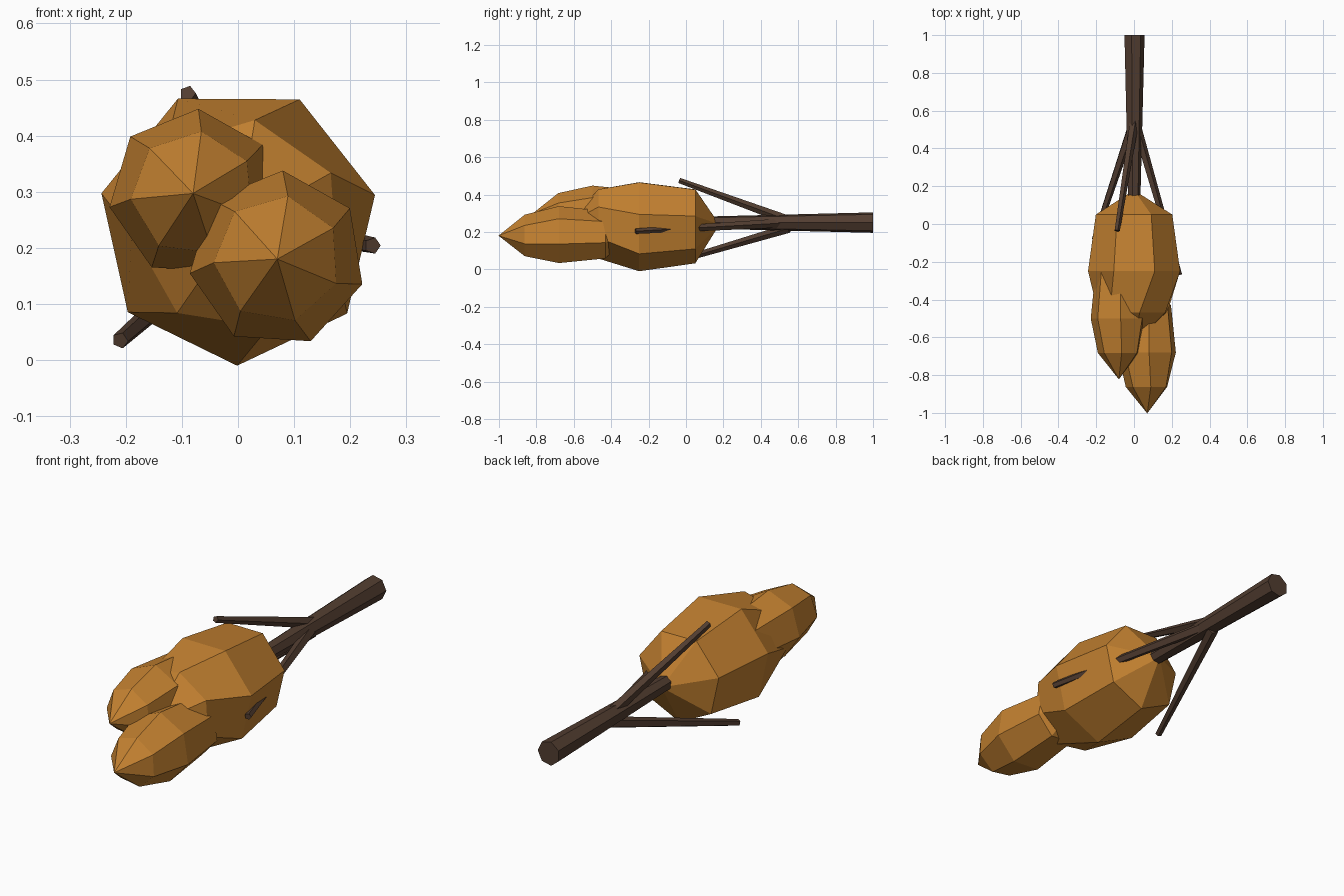
import bpy
import bmesh
from math import sin, cos, radians, pi
from mathutils import Vector

if "Cube" in bpy.data.objects:
    bpy.data.objects.remove(bpy.data.objects["Cube"])


def material(name, rgb):
    m = bpy.data.materials.new(name)
    m.diffuse_color = (*rgb, 1)
    m.use_nodes = True
    m.node_tree.nodes["Principled BSDF"].inputs["Base Color"].default_value = m.diffuse_color
    return m


leaf = material("amber_leaves", (0.55, 0.22, 0.03))
bark = material("dark_bark", (0.085, 0.047, 0.03))


def finish(bm, name, mat):
    bmesh.ops.recalc_face_normals(bm, faces=bm.faces)
    me = bpy.data.meshes.new(name)
    bm.to_mesh(me)
    bm.free()
    me.materials.append(mat)
    ob = bpy.data.objects.new(name, me)
    bpy.context.collection.objects.link(ob)
    return ob


def rod(name, a, b, r1, r2, sides):
    """Tapered faceted rod from a to b."""
    a, b = Vector(a), Vector(b)
    d = (b - a).normalized()
    u = (Vector((1, 0, 0)) - d * d.x).normalized()
    v = d.cross(u)
    bm = bmesh.new()
    rings = [[bm.verts.new(p + r * (u * cos(2 * pi * i / sides) + v * sin(2 * pi * i / sides)))
              for i in range(sides)] for p, r in ((a, r1), (b, r2))]
    for i in range(sides):
        j = (i + 1) % sides
        bm.faces.new((rings[0][i], rings[0][j], rings[1][j], rings[1][i]))
    bm.faces.new(rings[0])
    bm.faces.new(rings[1])
    finish(bm, name, bark)


def clump(name, centre, radius, length, start, twist, front_r, back_r):
    """Seven-sided leaf clump along y: two tips and three rings."""
    cx, cy, cz = centre
    bm = bmesh.new()
    rings = []
    for dy, r, turn in ((-0.73, front_r, twist), (0, 1, 0), (1, back_r, 0)):
        ring = []
        for i in range(7):
            t = radians(start + turn) + 2 * pi * i / 7
            ring.append(bm.verts.new((cx + radius * r * cos(t), cy + dy * length,
                                      cz + radius * r * sin(t))))
        rings.append(ring)
    front = bm.verts.new((cx, cy - 1.29 * length, cz))
    back = bm.verts.new((cx, cy + 1.43 * length, cz))
    for i in range(7):
        j = (i + 1) % 7
        bm.faces.new((front, rings[0][i], rings[0][j]))
        bm.faces.new((back, rings[2][j], rings[2][i]))
        for p, q in zip(rings, rings[1:]):
            bm.faces.new((p[i], p[j], q[j], q[i]))
    finish(bm, name, leaf)


# Leaf clumps
clump("large_leaf_clump", (0, -0.25, 0.24), 0.25, 0.30, 12.5, 17, 0.76, 0.83)
clump("upper_leaf_clump", (-0.08, -0.50, 0.297), 0.151, 0.25, 35, -4, 0.74, 0.83)
clump("lower_leaf_clump", (0.07, -0.68, 0.18), 0.158, 0.25, 35, -6, 0.72, 0.83)

# Trunk and branches
rod("trunk", (0, 1, 0.25), (0, -0.1, 0.25), 0.056, 0.028, 7)
rod("upper_branch", (0, 0.54, 0.265), (-0.09, -0.035, 0.475), 0.026, 0.015, 5)
rod("left_branch", (0, 0.55, 0.22), (-0.21, -0.08, 0.035), 0.026, 0.015, 5)
rod("right_branch", (0, 0.56, 0.25), (0.24, -0.27, 0.204), 0.026, 0.015, 5)
